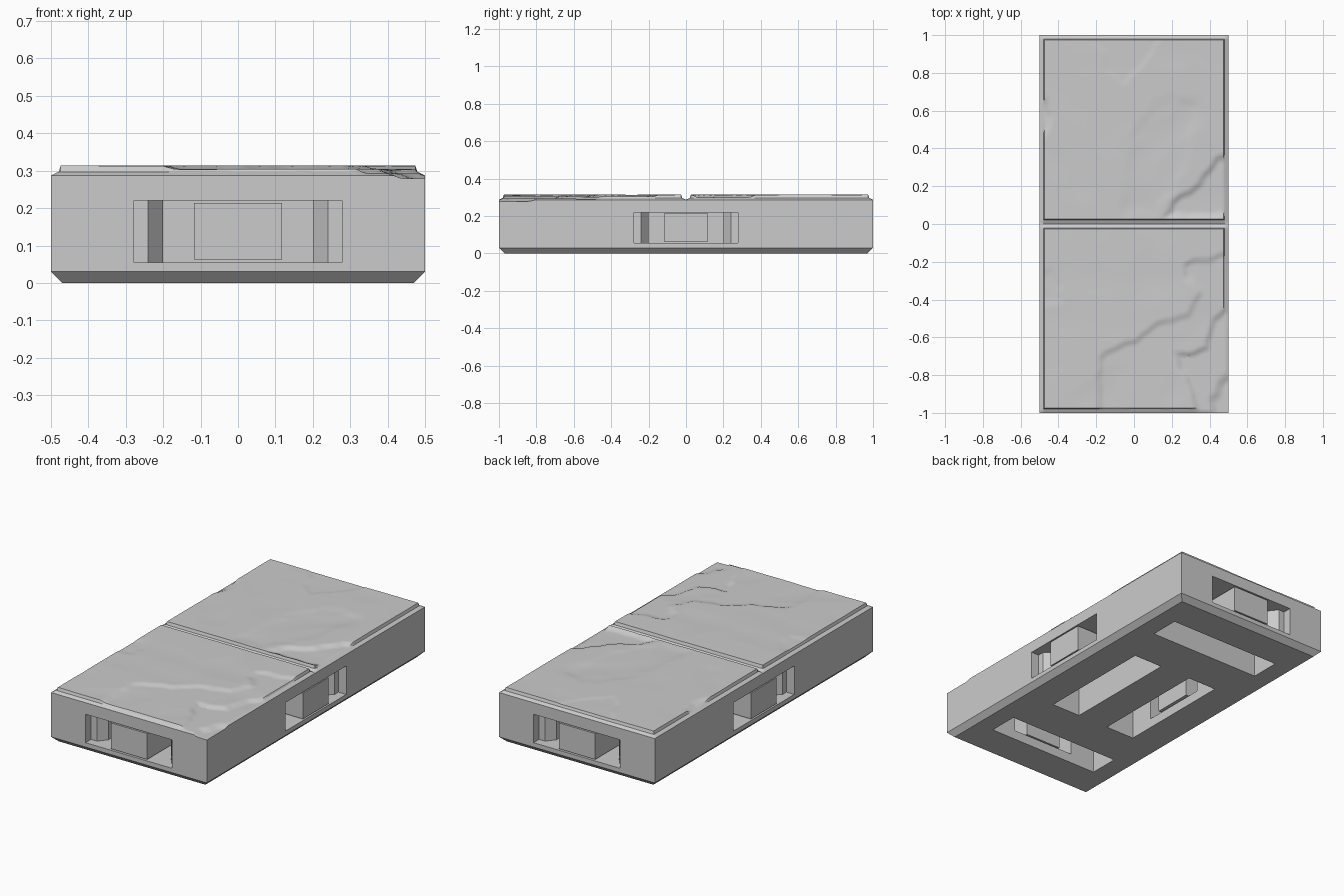
import bpy, bmesh, math
from mathutils import Vector, Matrix, noise

old = bpy.data.objects.get("Cube")
if old:
    bpy.data.objects.remove(old, do_unlink=True)

stone = bpy.data.materials.new("stone_grey")
stone.use_nodes = True
stone.diffuse_color = (0.6, 0.6, 0.6, 1)
stone.node_tree.nodes["Principled BSDF"].inputs["Base Color"].default_value = (0.6, 0.6, 0.6, 1)

TOP, RIM = 0.314, 0.287


def make_object(name, bm):
    bmesh.ops.recalc_face_normals(bm, faces=bm.faces)
    mesh = bpy.data.meshes.new(name)
    bm.to_mesh(mesh)
    bm.free()
    mesh.materials.append(stone)
    obj = bpy.data.objects.new(name, mesh)
    bpy.context.collection.objects.link(obj)
    return obj


def prism(name, outline, z0, z1, matrix=Matrix()):
    bm = bmesh.new()
    face = bm.faces.new([bm.verts.new((x, y, z0)) for x, y in outline])
    out = bmesh.ops.extrude_face_region(bm, geom=[face])
    for v in out["geom"]:
        if isinstance(v, bmesh.types.BMVert):
            v.co.z = z1
    bm.transform(matrix)
    return make_object(name, bm)


def rect(x0, x1, y0, y1):
    return [(x0, y0), (x1, y0), (x1, y1), (x0, y1)]


# Broken layers: (crack line, drop, softness); the stone is lower on the right of each line
LAYERS = [
    ([(-.2, -1.1), (-.2, -.78), (-.17, -.67), (0, -.6), (.13, -.51), (.28, -.47),
      (.33, -.36), (.25, -.28), (.24, -.2), (.6, -.12)], .009, .035),
    ([(.33, -1.1), (.3, -.9), (.2, -.68), (.37, -.65), (.41, -.5), (.5, -.41), (.6, -.4)], .012, .03),
    ([(.4, -1.1), (.39, -.93), (.45, -.8), (.6, -.7)], .014, .05),
    ([(.13, .02), (.2, .13), (.33, .22), (.42, .35), (.6, .44)], .014, .04),
    ([(-.3, 1.1), (-.22, .95), (-.16, .9), (-.15, .8), (-.05, .74), (.1, .9), (.2, 1.1)], .003, .015),
    ([(-.1, .03), (-.02, .5), (.1, .66), (.2, .7), (.35, .66), (.3, .3), (.13, .03)], .003, .06),
    ([(-.6, .44), (-.47, .46), (-.42, .58), (-.46, .68), (-.6, .7)], .014, .05),
    ([(-.6, -.25), (-.43, -.22), (-.36, -.32), (-.37, -.42), (-.6, -.5)], .004, .05),
]
CLOSE = {0: [(.6, -1.1)], 1: [(.6, -1.1)], 2: [(.6, -1.1)], 3: [(.6, .02)]}


def depth_inside(p, poly):
    inside, best = False, 9.0
    for a, b in zip(poly, poly[1:] + poly[:1]):
        if (a[1] > p.y) != (b[1] > p.y):
            if p.x < a[0] + (p.y - a[1]) * (b[0] - a[0]) / (b[1] - a[1]):
                inside = not inside
        va, vb = Vector(a), Vector(b)
        t = max(0, min(1, (p - va).dot(vb - va) / (vb - va).length_squared))
        best = min(best, (p - va.lerp(vb, t)).length)
    return best if inside else 0


def edge_cap(e):
    # Rim profile of a slab, by distance from its border
    if e < .017:
        return RIM + e * .5
    return RIM + .01 if e < .021 else TOP


def height(x, y):
    wobble = Vector((noise.noise((x * 14, y * 14, 1)), noise.noise((x * 14, y * 14, 7)))) * .018
    p = Vector((x, y)) + wobble
    z = TOP - .004 * max(0, noise.noise((x * 5, y * 5, 3)))
    for i, (line, drop, soft) in enumerate(LAYERS):
        if (y > 0) == (line[1][1] > 0):
            t = min(1, depth_inside(p, line + CLOSE.get(i, [])) / soft)
            z -= drop * t * t * (3 - 2 * t)
    e = min(.5 - abs(x), abs(y), 1 - abs(y))
    return min(z, edge_cap(e))


def spaced(lo, hi, n):
    # Even grid lines with close ones along both borders
    rim = [0, .016, .0205, .026]
    a, b = lo + .04, hi - .04
    return [lo + r for r in rim] + [a + (b - a) * i / n for i in range(n + 1)] + [hi - r for r in rim[::-1]]


# Stone tile: two weathered slabs on a block with a chamfered foot
xs = spaced(-.5, .5, 64)
ys = spaced(-1, 0, 64) + spaced(0, 1, 64)[1:]
bm = bmesh.new()
rows = [[bm.verts.new((x, y, height(x, y))) for x in xs] for y in ys]
for r0, r1 in zip(rows, rows[1:]):
    for i in range(len(xs) - 1):
        bm.faces.new((r0[i], r0[i + 1], r1[i + 1], r1[i]))
for z, inset in ((.03, 0), (0, .03)):
    rim_edges = [e for e in bm.edges if e.is_boundary]
    out = bmesh.ops.extrude_edge_only(bm, edges=rim_edges)
    for v in out["geom"]:
        if isinstance(v, bmesh.types.BMVert):
            v.co = (v.co.x * (1 - inset / .5), v.co.y * (1 - inset), z)
bmesh.ops.holes_fill(bm, edges=[e for e in bm.edges if e.is_boundary], sides=0)
tile = make_object("stone_tile", bm)

# Clip sockets in all four sides, each with a centre block
half = [(.278, -.05), (.278, .05), (.24, .05), (.2, .1), (.2, .25)]
socket = half + [(-x, y) for x, y in reversed(half)]
cutters = []
for side, angle, reach in (("front", 0, 1), ("left", 90, .5), ("back", 180, 1), ("right", 270, .5)):
    place = Matrix.Rotation(math.radians(angle), 4, "Z") @ Matrix.Translation((0, -reach, 0))
    cutters.append(prism(side + "_socket_cutter", socket, .055, .22, place))
    prism(side + "_clip_block", rect(-.117, .117, .001, .225), .063, .213, place)

# Slots open to the underside
for s in (-1, 1):
    cutters.append(prism("end_slot_cutter", rect(-.36, .36, s * .6, s * .775), -.1, .2205))
    cutters.append(prism("side_slot_cutter", rect(s * .1, s * .285, -.35, .35), -.1, .2205))

bpy.context.view_layer.objects.active = tile
tile.select_set(True)
for cutter in cutters:
    cutter.hide_render = True
    mod = tile.modifiers.new("cut", "BOOLEAN")
    mod.operation, mod.solver, mod.object = "DIFFERENCE", "EXACT", cutter
    bpy.ops.object.modifier_apply(modifier=mod.name)
    bpy.data.objects.remove(cutter, do_unlink=True)
bpy.ops.object.shade_smooth_by_angle(angle=math.radians(30))
